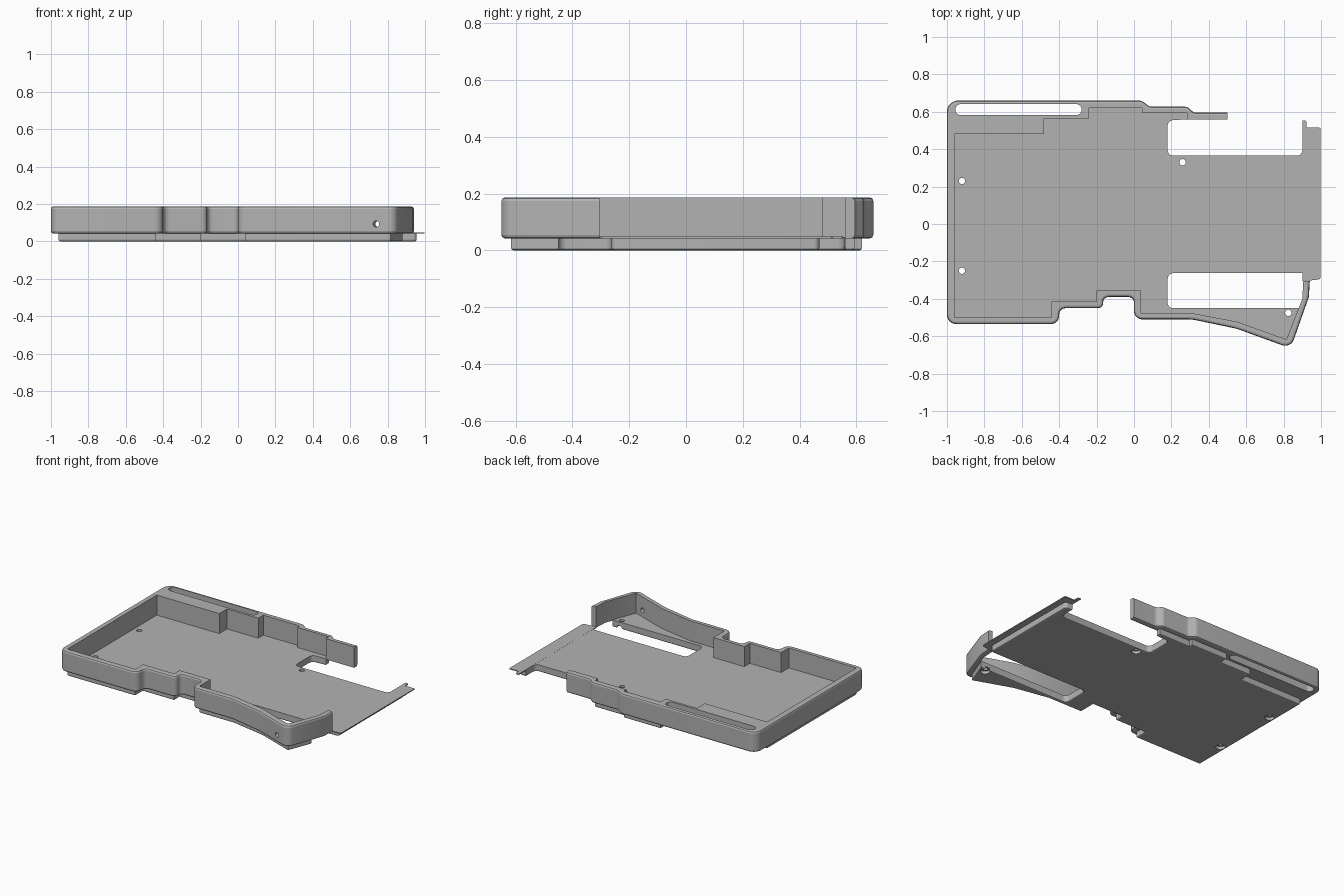
import bpy, bmesh, math
from mathutils import Vector

cube = bpy.data.objects.get("Cube")
if cube:
    bpy.data.objects.remove(cube)

GREY = 0.45
mat = bpy.data.materials.new("plain_grey")
mat.use_nodes = True
mat.diffuse_color = (GREY, GREY, GREY, 1)
mat.node_tree.nodes["Principled BSDF"].inputs["Base Color"].default_value = (GREY, GREY, GREY, 1)


def rounded(points, closed=True, steps=8):
    """Replace each (x, y, radius) corner by an arc; (x, y) corners stay sharp."""
    out = []
    for i, p in enumerate(points):
        c = Vector(p[:2])
        end = not closed and i in (0, len(points) - 1)
        if len(p) < 3 or end:
            out.append(c)
            continue
        a = (Vector(points[i - 1][:2]) - c).normalized()
        b = (Vector(points[(i + 1) % len(points)][:2]) - c).normalized()
        half = a.angle(b) / 2
        mid = c + (a + b).normalized() * p[2] / math.sin(half)
        start = c + a * p[2] / math.tan(half) - mid
        stop = c + b * p[2] / math.tan(half) - mid
        sweep = start.angle_signed(stop)
        n = max(2, round(steps * abs(sweep) / (math.pi / 2)))
        for k in range(n + 1):
            t = -sweep * k / n
            out.append(mid + Vector((start.x * math.cos(t) - start.y * math.sin(t),
                                     start.x * math.sin(t) + start.y * math.cos(t))))
    return out


def prism(name, outline, z0, z1, bevel=0, picks=None, levels=()):
    """Extrude an outline; bevel its first `picks` rim edges at the given levels."""
    bm = bmesh.new()
    n = len(outline)
    rings = [[bm.verts.new((p.x, p.y, z)) for p in outline] for z in (z0, z1)]
    bm.faces.new(rings[0])
    bm.faces.new(rings[1])
    for i in range(n):
        j = (i + 1) % n
        bm.faces.new((rings[0][i], rings[0][j], rings[1][j], rings[1][i]))
    bmesh.ops.recalc_face_normals(bm, faces=bm.faces)
    if bevel:
        edges = [bm.edges.get((rings[r][i], rings[r][(i + 1) % n]))
                 for r in levels for i in range(picks or n)]
        bmesh.ops.bevel(bm, geom=edges, offset=bevel, segments=2, profile=0.5,
                        affect='EDGES', clamp_overlap=True)
    return finish(name, bm)


def cone(name, r1, r2, depth, loc, direction=(0, 0, 1)):
    bm = bmesh.new()
    bmesh.ops.create_cone(bm, cap_ends=True, segments=24, radius1=r1, radius2=r2, depth=depth)
    ob = finish(name, bm)
    ob.rotation_euler = Vector(direction).to_track_quat('Z', 'Y').to_euler()
    ob.location = loc
    return ob


def finish(name, bm):
    me = bpy.data.meshes.new(name)
    bm.to_mesh(me)
    bm.free()
    me.materials.append(mat)
    ob = bpy.data.objects.new(name, me)
    bpy.context.collection.objects.link(ob)
    return ob


def cut(ob, cutters):
    bpy.context.view_layer.objects.active = ob
    for c in cutters:
        c.hide_render = True
        m = ob.modifiers.new("cut", 'BOOLEAN')
        m.operation, m.solver, m.object = 'DIFFERENCE', 'EXACT', c
        bpy.ops.object.modifier_apply(modifier=m.name)
        bpy.data.objects.remove(c)


FLOOR, TOP, LEDGE = 0.048, 0.187, 0.042

# Inner face of the wall, back run then front run
inner_back = [(0.283, 0.56), (0.283, 0.593), (0.043, 0.593), (0.043, 0.62), (-0.24, 0.62),
              (-0.24, 0.565), (-0.48, 0.565), (-0.48, 0.48), (-0.96, 0.48)]
inner_front = [(-0.96, -0.5), (-0.44, -0.5), (-0.44, -0.415), (-0.2, -0.415), (-0.2, -0.355),
               (0.037, -0.355), (0.037, -0.475), (0.3, -0.475), (0.55, -0.522), (0.815, -0.617)]

# Outer face of the wall
outer = [(0.94, -0.305), (0.935, -0.39), (0.838, -0.665, 0.05), (0.55, -0.56, 0.3),
         (0.31, -0.51, 0.2), (0.0, -0.51, 0.045), (0.0, -0.39, 0.03), (-0.165, -0.39, 0.03),
         (-0.165, -0.45, 0.028), (-0.4, -0.45, 0.035), (-0.4, -0.535, 0.045),
         (-1, -0.535, 0.05), (-1, 0.66, 0.06), (0.04, 0.66, 0.04), (0.085, 0.627, 0.03),
         (0.285, 0.627, 0.03), (0.32, 0.595, 0.03), (0.5, 0.595)]
outer_path = rounded(outer, closed=False)
inner_path = [Vector(p) for p in [(0.5, 0.56)] + inner_back + inner_front
              + [(0.9, -0.4), (0.905, -0.305)]]
wall = prism("side_wall", outer_path + inner_path, LEDGE, TOP, 0.013,
             len(outer_path) - 1, (0, 1))

# Long slot through the thick back wall and a port in the slanted front wall
slot = rounded([(-0.955, 0.582, 0.029), (-0.28, 0.582, 0.029),
                (-0.28, 0.641, 0.029), (-0.955, 0.641, 0.029)])
cut(wall, [prism("slot_cutter", slot, 0, 0.3),
           cone("port_cutter", 0.017, 0.017, 0.2, (0.745, -0.61, 0.093), (-0.33, -0.94, 0))])

# Solid base with two rectangular openings reaching its side
plate = rounded(inner_back + inner_front
                + [(0.88, -0.45), (0.18, -0.45, 0.03), (0.18, -0.263, 0.03), (0.955, -0.263, 0.02),
                   (0.955, 0.47, 0.02), (0.9, 0.47), (0.9, 0.365, 0.03), (0.18, 0.365, 0.03),
                   (0.18, 0.553, 0.03)])
base = prism("base_plate", plate, 0, FLOOR, 0.009, None, (0,))
holes = []
for x, y in ((-0.92, 0.23), (-0.92, -0.25), (0.26, 0.33), (0.825, -0.475)):
    holes += [cone("screw_cutter", 0.017, 0.017, 0.2, (x, y, 0)),
              cone("head_cutter", 0.03, 0.03, 0.04, (x, y, 0))]
cut(base, holes)

# Thin lip along the open side
lip = rounded([(0.9, -0.305), (0.96, -0.3), (0.998, -0.295, 0.015), (0.998, 0.515, 0.008),
               (0.923, 0.515, 0.008), (0.923, 0.553, 0.012), (0.9, 0.553)])
lip_ob = prism("side_lip", lip, FLOOR - 0.006, FLOOR + 0.0005)

bpy.ops.object.select_all(action='DESELECT')
for ob in (wall, base, lip_ob):
    ob.select_set(True)
bpy.context.view_layer.objects.active = wall
bpy.ops.object.shade_smooth_by_angle(angle=math.radians(20))
